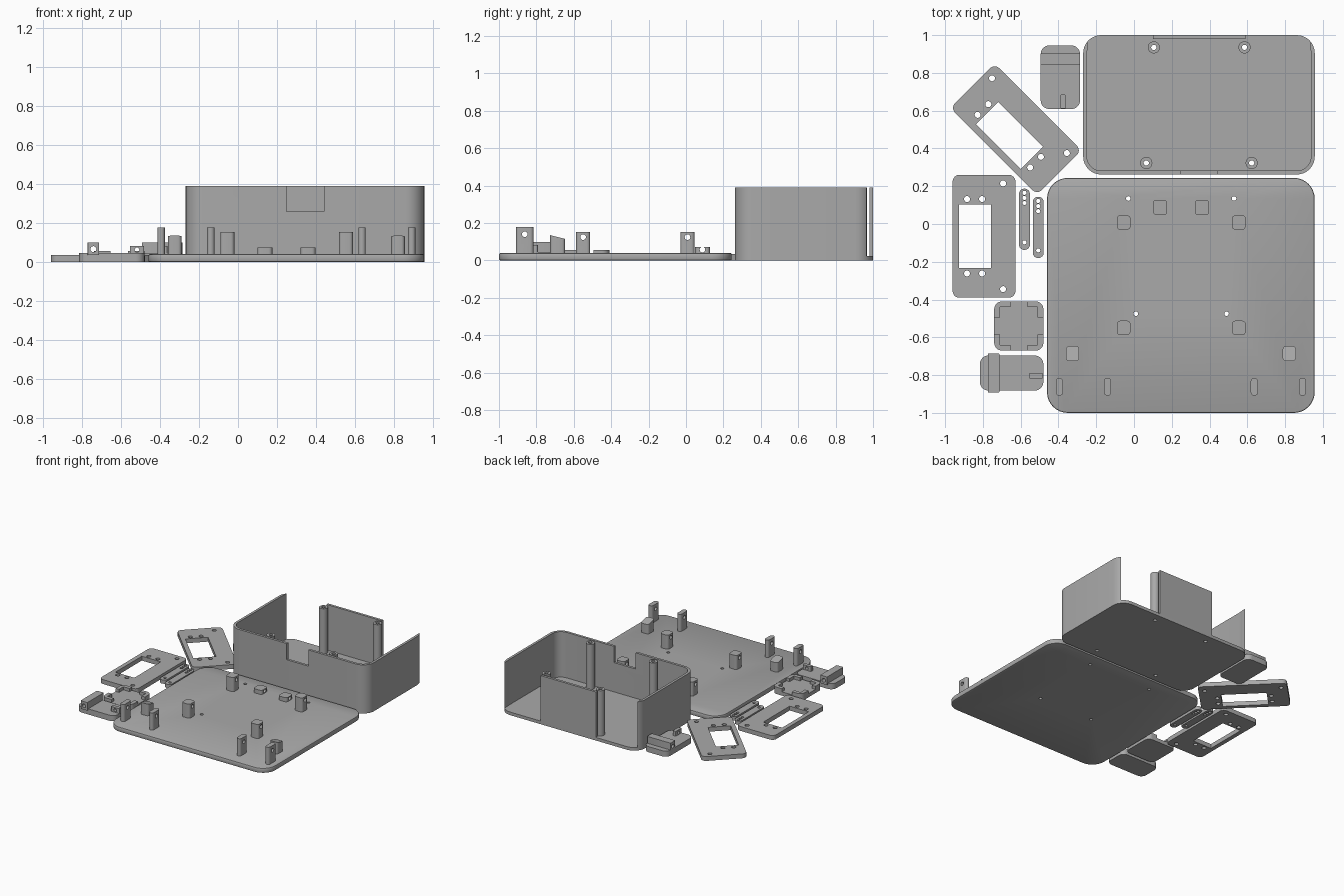
import bpy, bmesh
from math import pi, sin, cos, radians

if "Cube" in bpy.data.objects:
    bpy.data.objects.remove(bpy.data.objects["Cube"], do_unlink=True)

grey = bpy.data.materials.new("plain grey plastic")
grey.use_nodes = True
GREY = (0.4, 0.4, 0.4, 1)
grey.diffuse_color = GREY
grey.node_tree.nodes["Principled BSDF"].inputs["Base Color"].default_value = GREY
parts = []


def prism(name, x, y, z0, z1, w, d, r=0.0, seg=8):
    """Upright block with rounded plan corners, centred on x, y."""
    pts = []
    for k, (sx, sy) in enumerate([(1, 1), (-1, 1), (-1, -1), (1, -1)]):
        cx, cy = sx * (w / 2 - r), sy * (d / 2 - r)
        steps = range(seg + 1) if r else [0]
        for i in steps:
            a = (k + i / seg) * pi / 2
            pts.append((cx + r * cos(a), cy + r * sin(a)))
    bm = bmesh.new()
    face = bm.faces.new([bm.verts.new((px, py, z0)) for px, py in pts])
    top = bmesh.ops.extrude_face_region(bm, geom=[face])["geom"]
    bmesh.ops.translate(bm, vec=(0, 0, z1 - z0),
                        verts=[g for g in top if isinstance(g, bmesh.types.BMVert)])
    bmesh.ops.remove_doubles(bm, verts=bm.verts, dist=1e-5)
    bmesh.ops.recalc_face_normals(bm, faces=bm.faces)
    me = bpy.data.meshes.new(name)
    bm.to_mesh(me)
    bm.free()
    ob = bpy.data.objects.new(name, me)
    ob.location = (x, y, 0)
    bpy.context.collection.objects.link(ob)
    parts.append(ob)
    return ob


def rod(x, y, z, r, length, axis="z"):
    """Round hole cutter along an axis."""
    ob = prism("cutter", x, y, -length / 2, length / 2, 2 * r, 2 * r, r * 0.999, 5)
    ob.location.z = z
    if axis == "x":
        ob.rotation_euler.y = pi / 2
    if axis == "y":
        ob.rotation_euler.x = pi / 2
    return ob


def bake(ob, cutters=()):
    """Subtract the cutters and apply all modifiers."""
    for c in cutters:
        c.hide_render = True
        m = ob.modifiers.new("cut", "BOOLEAN")
        m.operation, m.solver, m.object = "DIFFERENCE", "EXACT", c
    dg = bpy.context.evaluated_depsgraph_get()
    me = bpy.data.meshes.new_from_object(ob.evaluated_get(dg))
    ob.modifiers.clear()
    ob.data = me
    for c in cutters:
        parts.remove(c)
        bpy.data.objects.remove(c, do_unlink=True)


# Base plate with softened rim and screw holes
base = prism("base_plate", 0.248, -0.378, 0, 0.04, 1.417, 1.244, 0.11)
rim = base.modifiers.new("rim", "BEVEL")
rim.width, rim.segments, rim.limit_method = 0.008, 2, "ANGLE"
bake(base)
bake(base, [rod(x, y, 0, 0.012, 0.3) for x, y in
            [(-0.03, 0.135), (0.53, 0.135), (0.01, -0.475), (0.49, -0.475)]])


def drilled_tab(name, x, y, w, d, r, top, hole_z):
    tab = prism(name, x, y, 0.03, top, w, d, r, 5)
    bake(tab, [rod(x, y, hole_z, 0.015, 0.3, "x")])


# Mounting tabs standing on the base plate
for x in (-0.395, -0.14, 0.637, 0.892):
    drilled_tab("thin_hinge_tab", x, -0.862, 0.038, 0.094, 0.018, 0.178, 0.14)
for x in (-0.055, 0.555):
    for y in (0.008, -0.55):
        drilled_tab("square_mount_post", x, y, 0.072, 0.076, 0.018, 0.153, 0.125)
for x in (0.138, 0.36):
    drilled_tab("low_mount_block", x, 0.088, 0.076, 0.08, 0.018, 0.073, 0.058)
for x in (-0.325, 0.822):
    stop = prism("sloped_stop", x, -0.686, 0.03, 0.135, 0.07, 0.08, 0.018, 5)
    for v in stop.data.vertices:
        if v.co.z > 0.1:
            v.co.z -= 0.25 * (v.co.y + 0.04)

# Open box: cavity, front notch and two gaps in the back wall
BX, BY, TOP, FLOOR = 0.344, 0.631, 0.39, 0.025
POSTS = [(0.105, 0.935), (0.585, 0.935), (0.065, 0.323), (0.623, 0.323)]
box = prism("open_box", BX, BY, 0, TOP, 1.226, 0.738, 0.095)
bake(box, [
    prism("cutter", BX, BY, FLOOR, 0.6, 1.186, 0.698, 0.075),
    prism("cutter", 0.345, 0.27, 0.26, 0.6, 0.192, 0.1),
    prism("cutter", -0.0725, 1.0, FLOOR, 0.6, 0.345, 0.2),
    prism("cutter", 0.7625, 1.0, FLOOR, 0.6, 0.345, 0.2),
] + [rod(x, y, 0, 0.014, 0.3) for x, y in POSTS])
for x, y in POSTS:
    post = prism("screw_post", x, y, 0.02, TOP - 0.002, 0.064, 0.064, 0.0319, 6)
    bake(post, [rod(x, y, 0.2, 0.014, 1.0)])

# Motor plates with window and screw holes, second one turned
motor = prism("motor_plate", 0, 0, 0, 0.035, 0.332, 0.65, 0.035)
window = prism("cutter", -0.048, 0, -0.1, 0.1, 0.168, 0.335)
holes = [rod(x, s * 0.197, 0, 0.016, 0.3) for x in (-0.09, -0.01) for s in (-1, 1)]
holes += [rod(0.101, s * 0.28, 0, 0.016, 0.3) for s in (-1, 1)]
bake(motor, [window] + holes)
turned = motor.copy()
turned.name = "turned_motor_plate"
bpy.context.collection.objects.link(turned)
parts.append(turned)
motor.location = (-0.794, -0.065, 0)
turned.location = (-0.625, 0.502, 0)
turned.rotation_euler.z = radians(45)

# Slim linkage bars
for x, y in ((-0.58, 0.025), (-0.507, -0.018)):
    bar = prism("linkage_bar", x, y, 0, 0.03, 0.058, 0.324, 0.0285)
    bake(bar, [rod(x, y + dy, 0, 0.011, 0.3) for dy in (0.14, 0.113, 0.086, -0.122)])


# Foot plates with a drilled cross block and a small lug
def foot(x, y, width, block_width, turn, lug_side):
    plate = prism("foot_plate", 0, 0, 0, 0.045, 0.336, width, 0.045)
    block = prism("foot_cross_block", -0.095, 0, 0.035, 0.1, 0.06, block_width, 0.004, 2)
    bake(block, [rod(-0.095, 0, 0.066, 0.015, 0.6, "y")])
    lug = prism("foot_lug", 0.129, lug_side, 0.035, 0.083, 0.074, 0.028, 0.006, 3)
    bake(lug, [rod(0.129, lug_side, 0.062, 0.012, 0.3, "y")])
    for ob in (plate, block, lug):
        px, py = ob.location.x, ob.location.y
        ob.location = (x + cos(turn) * px - sin(turn) * py,
                       y + sin(turn) * px + cos(turn) * py, 0)
        ob.rotation_euler.z = turn


foot(-0.648, -0.789, 0.185, 0.208, 0, -0.015)
foot(-0.39, 0.777, 0.208, 0.208, -pi / 2, 0.015)

# Square socket: plate with raised corner brackets
SX, SY = -0.61, -0.54
prism("socket_plate", SX, SY, 0, 0.03, 0.26, 0.26, 0.04)
ring = prism("socket_corners", SX, SY, 0.02, 0.055, 0.26, 0.26, 0.04)
bake(ring, [
    prism("cutter", SX, SY, 0, 0.2, 0.2, 0.2),
    prism("cutter", SX, SY, 0, 0.2, 0.5, 0.09),
    prism("cutter", SX, SY, 0, 0.2, 0.09, 0.5),
])

# Shared colour and shading
bpy.ops.object.select_all(action="DESELECT")
for ob in parts:
    ob.data.materials.clear()
    ob.data.materials.append(grey)
    ob.select_set(True)
bpy.context.view_layer.objects.active = base
bpy.ops.object.shade_smooth_by_angle(angle=radians(30))
